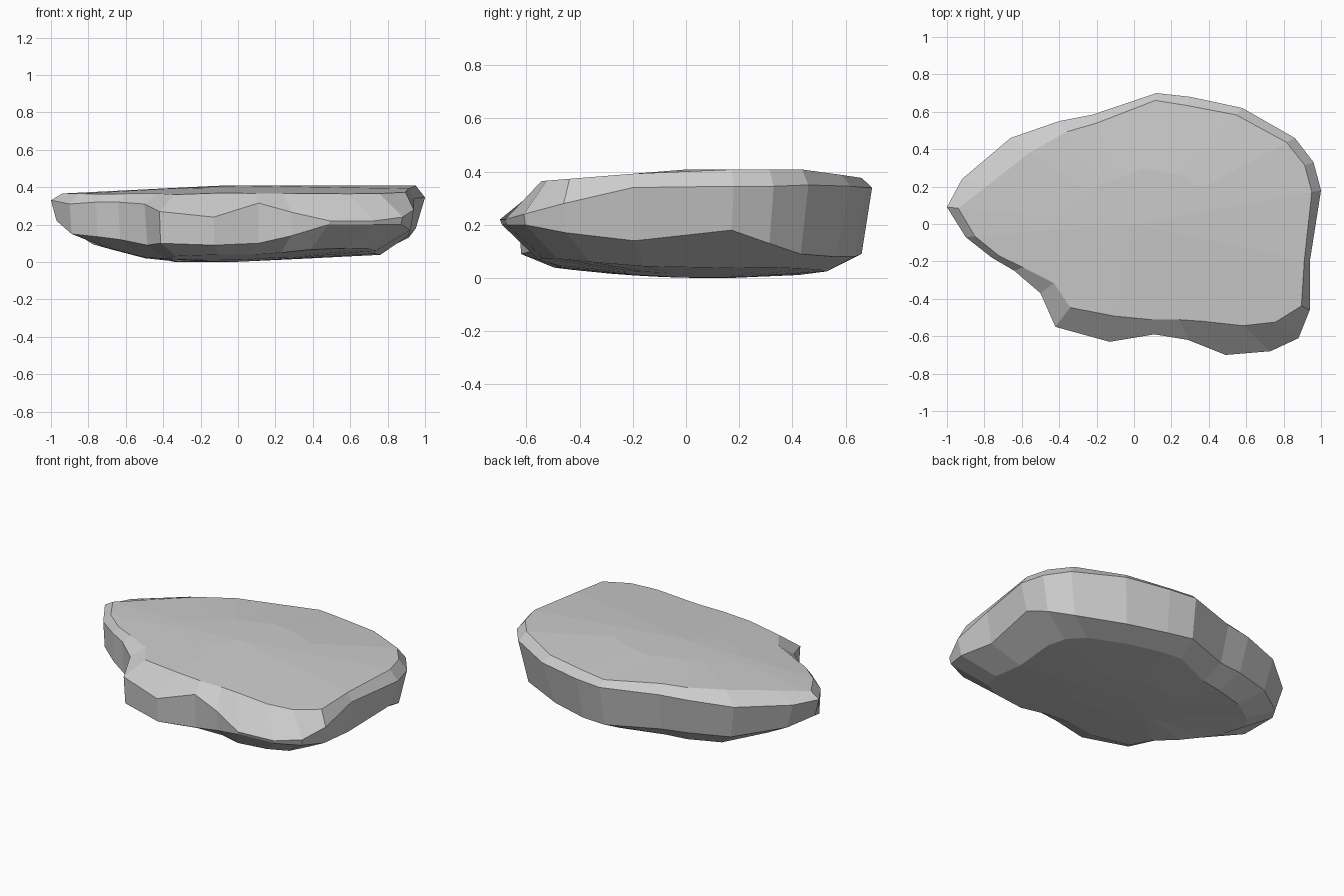
import bpy, bmesh
from mathutils import Vector

if "Cube" in bpy.data.objects:
    bpy.data.objects.remove(bpy.data.objects["Cube"])

# Outline stations, clockwise from the left tip:
# x, y, rim height, top bevel inset, lower wall inset, lower wall height
OUTLINE = [
    (-1.00, 0.09, .33, .06, .03, .22), (-0.92, 0.24, .33, .14, .05, .17),
    (-0.66, 0.46, .33, .13, .05, .12), (-0.40, 0.55, .34, .07, .05, .11),
    (-0.22, 0.585, .34, .05, .05, .10), (0.12, 0.70, .34, .04, .04, .09),
    (0.30, 0.68, .34, .05, .05, .08), (0.58, 0.62, .345, .05, .08, .08),
    (0.86, 0.46, .35, .05, .06, .09), (0.96, 0.33, .345, .05, .05, .13),
    (1.00, 0.18, .345, .05, .05, .18), (0.94, -0.20, .34, .03, .03, .14),
    (0.94, -0.46, .28, .05, .02, .17), (0.88, -0.61, .24, .15, .01, .20),
    (0.73, -0.68, .22, .20, .01, .20), (0.49, -0.70, .22, .22, .01, .20),
    (0.29, -0.62, .265, .12, .01, .14), (0.11, -0.59, .315, .08, .01, .10),
    (-0.13, -0.63, .24, .14, .01, .09), (-0.42, -0.55, .27, .13, .01, .10),
    (-0.50, -0.37, .31, .09, .02, .09), (-0.64, -0.25, .32, .05, .01, .12),
    (-0.76, -0.18, .32, .04, .01, .135), (-0.90, -0.07, .31, .05, .01, .15),
]


def top_z(x, y):
    return (.408 - .05 * max(0, -x - .1) - .08 * max(0, -y)
            - .15 * max(0, y - .45))


def bottom_z(x, y):
    return (.29 * max(0, -x - .45) + .05 * max(0, x) + .11 * (y - .1) ** 2)


def inset(x, y, d):
    p = Vector((x, y))
    return p * (1 - d / p.length)


bm = bmesh.new()


def ring(points):
    return [bm.verts.new(p) for p in points]


def surface(points, scale, height):
    return [(x * scale, y * scale, height(x * scale, y * scale))
            for x, y, *_ in points]


# Stacked rings from underside to top
shoulder = [inset(s[0], s[1], s[3]) for s in OUTLINE]
foot = [inset(s[0], s[1], s[4]) for s in OUTLINE]
rings = [
    ring(surface(foot, .35, bottom_z)),
    ring(surface(foot, .80, bottom_z)),
    ring([(p.x, p.y, s[5]) for p, s in zip(foot, OUTLINE)]),
    ring([s[:3] for s in OUTLINE]),
    ring(surface(shoulder, 1, top_z)),
    ring(surface(shoulder, .45, top_z)),
]

# Bridge the rings and close both ends
n = len(OUTLINE)
for a, b in zip(rings, rings[1:]):
    for i in range(n):
        j = (i + 1) % n
        bm.faces.new((a[i], a[j], b[j], b[i]))
for end, height in ((rings[0], bottom_z), (rings[-1], top_z)):
    c = bm.verts.new((0, 0, height(0, 0)))
    for i in range(n):
        bm.faces.new((end[i], end[(i + 1) % n], c))

# Rest on the ground and orient the faces outwards
low = min(v.co.z for v in bm.verts)
bmesh.ops.translate(bm, verts=bm.verts, vec=(0, 0, -low))
bmesh.ops.recalc_face_normals(bm, faces=bm.faces)

# Flat rock slab
mesh = bpy.data.meshes.new("flat_rock")
bm.to_mesh(mesh)
bm.free()
bpy.context.collection.objects.link(bpy.data.objects.new("flat_rock", mesh))
